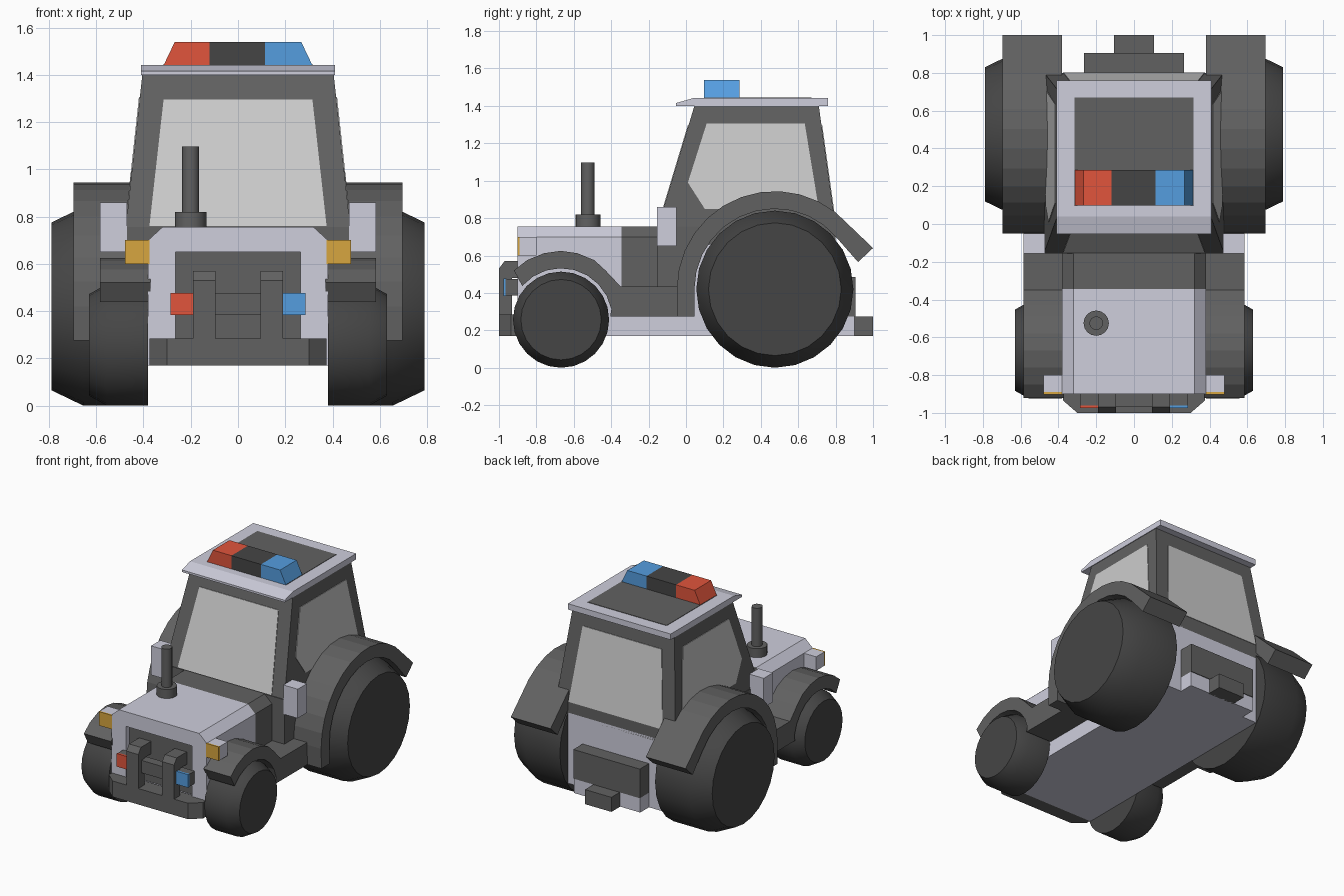
import bpy, bmesh
from math import sin, cos, radians, pi

if "Cube" in bpy.data.objects:
    bpy.data.objects.remove(bpy.data.objects["Cube"])


def material(name, *rgb):
    m = bpy.data.materials.new(name)
    m.diffuse_color = (*rgb, 1)
    m.use_nodes = True
    m.node_tree.nodes["Principled BSDF"].inputs["Base Color"].default_value = m.diffuse_color
    return m


DARK = material("dark_grey", 0.12, 0.12, 0.12)
TYRE = material("tyre_black", 0.06, 0.06, 0.06)
LIGHT = material("pale_paint", 0.62, 0.62, 0.72)
GLASS = material("glass_grey", 0.52, 0.52, 0.52)
RED = material("red", 0.75, 0.09, 0.045)
BLUE = material("blue", 0.09, 0.34, 0.74)
AMBER = material("amber", 0.68, 0.38, 0.05)


def finish(bm, name, mat, mirror=False, smooth=None):
    bmesh.ops.recalc_face_normals(bm, faces=bm.faces)
    me = bpy.data.meshes.new(name)
    bm.to_mesh(me)
    bm.free()
    me.materials.append(mat)
    ob = bpy.data.objects.new(name, me)
    bpy.context.collection.objects.link(ob)
    if smooth:
        bpy.ops.object.select_all(action='DESELECT')
        ob.select_set(True)
        bpy.context.view_layer.objects.active = ob
        bpy.ops.object.shade_smooth_by_angle(angle=radians(smooth))
    if mirror:
        ob.modifiers.new("mirror", 'MIRROR').use_mirror_merge = False
    return ob


def loft(name, ring_a, ring_b, mat, **kw):
    """Closed solid between two matching rings of points."""
    bm = bmesh.new()
    a = [bm.verts.new(p) for p in ring_a]
    b = [bm.verts.new(p) for p in ring_b]
    bm.faces.new(a)
    bm.faces.new(b)
    for i in range(len(a)):
        j = (i + 1) % len(a)
        bm.faces.new((a[i], a[j], b[j], b[i]))
    return finish(bm, name, mat, **kw)


def prism(name, axis, profile, lo, hi, mat, **kw):
    """Extrude a profile along x (points y,z), y (points x,z) or z (points x,y)."""
    def put(p, d):
        return {'x': (d, p[0], p[1]), 'y': (p[0], d, p[1]), 'z': (p[0], p[1], d)}[axis]
    return loft(name, [put(p, lo) for p in profile], [put(p, hi) for p in profile], mat, **kw)


def rect(x0, x1, y0, y1):
    return [(x0, y0), (x1, y0), (x1, y1), (x0, y1)]


def box(name, x, y, z, mat, **kw):
    return prism(name, 'z', rect(*x, *y), *z, mat, **kw)


def lathe(name, profile, place, mat, n=24, **kw):
    """Spin (radius, distance) pairs; place maps (a, b, d) to a world point."""
    bm = bmesh.new()
    rings = [[bm.verts.new(place(r * cos(2 * pi * i / n), r * sin(2 * pi * i / n), d))
              for i in range(n)] for r, d in profile]
    for p, q in zip(rings, rings[1:]):
        for i in range(n):
            j = (i + 1) % n
            bm.faces.new((p[i], p[j], q[j], q[i]))
    bm.faces.new(rings[0])
    bm.faces.new(rings[-1])
    return finish(bm, name, mat, smooth=32, **kw)


def arc(cy, cz, r, a0, a1, n):
    return [(cy + r * cos(radians(a0 + (a1 - a0) * i / n)),
             cz + r * sin(radians(a0 + (a1 - a0) * i / n))) for i in range(n + 1)]


# Wheels
RY, RZ, FY, FZ = 0.475, 0.42, -0.668, 0.257
rear = lambda a, b, d: (d, RY + a, RZ + b)
front = lambda a, b, d: (d, FY + a, FZ + b)
lathe("rear_tyre", [(.2, .38), (.42, .38), (.42, .655), (.355, .79), (.29, .79)], rear, TYRE, mirror=True)
lathe("rear_rim", [(.29, .79), (.2, .775), (.17, .71), (.1, .71)], rear, DARK, mirror=True)
lathe("rear_hub", [(.107, .70), (.107, .755), (.086, .78)], rear, LIGHT, mirror=True)
lathe("front_tyre", [(.1, .38), (.257, .38), (.257, .555), (.215, .63), (.15, .63)], front, TYRE, mirror=True)
lathe("front_rim", [(.15, .63), (.092, .62), (.072, .58), (.05, .58)], front, DARK, mirror=True)

# Fenders
prism("rear_fender", 'x',
      [(-.045, .275)] + arc(RY, RZ, .524, 180, 52, 11) + [(1.0, .64), (.92, .565)]
      + arc(RY, RZ, .43, 40, 180, 11) + [(.045, .275)], .38, .697, DARK, mirror=True)
prism("front_fender", 'x',
      [(-.92, .52), (-.85, .575), (-.76, .612), (-.67, .625), (-.58, .612), (-.49, .575),
       (-.43, .52), (-.35, .435), (-.04, .435), (-.04, .275), (-.405, .275)]
      + arc(FY, FZ, .275, 12, 139, 8), .37, .585, DARK, mirror=True)

# Chassis, rear panel and hitch
box("chassis", (-.38, .38), (-.9, .8), (.17, .275), LIGHT)
box("rear_panel", (-.38, .38), (0, .8), (.27, .68), LIGHT)
box("rear_chassis_end", (-.265, .265), (.79, .9), (.17, .275), LIGHT)
box("rear_box", (-.265, .265), (.79, .905), (.275, .485), DARK)
box("hitch", (-.105, .105), (.89, 1.0), (.17, .275), DARK)

# Hood with recessed grille
hood = [(-.38, .275), (-.38, .7), (-.32, .755), (.32, .755), (.38, .7), (.38, .275)]
prism("hood", 'y', hood, -.84, -.345, LIGHT)
prism("hood_rear", 'y', hood, -.345, -.1, DARK)
prism("hood_frame", 'y', hood + [(.265, .275), (.265, .65), (-.265, .65), (-.265, .275)],
      -.9, -.84, LIGHT)
box("grille", (-.265, .265), (-.855, -.83), (.275, .65), DARK)

# Bumper and guard bars
prism("bumper", 'z', [(-.375, -.88), (-.375, -.935), (-.3, -1), (.3, -1), (.375, -.935), (.375, -.88)],
      .17, .285, DARK)
prism("guard_bar", 'x', [(-1, .28), (-1, .53), (-.97, .57), (-.84, .57), (-.84, .48),
                         (-.93, .48), (-.93, .28)], .095, .19, DARK, mirror=True)
box("guard_crossbar", (-.285, .285), (-.965, -.9), (.385, .475), DARK)
for name, x0, mat in (("red_front_light", -.285, RED), ("blue_front_light", .19, BLUE)):
    box(name, (x0, x0 + .095), (-.975, -.96), (.383, .477), mat)

# Headlights and side boxes
box("headlight_housing", (.375, .478), (-.89, -.8), (.6, .7), LIGHT, mirror=True)
box("headlight", (.375, .478), (-.902, -.89), (.6, .7), AMBER, mirror=True)
box("side_box", (.47, .585), (-.155, -.05), (.65, .86), LIGHT, mirror=True)

# Exhaust
up = lambda a, b, d: (-.2 + a, -.525 + b, d)
lathe("exhaust_base", [(.067, .75), (.067, .82)], up, DARK, n=16)
lathe("exhaust_pipe", [(.036, .81), (.036, 1.097)], up, DARK, n=16)

# Cab
box("cab_step", (-.478, .478), (-.155, .02), (.275, .755), DARK)
box("cab_base", (-.475, .475), (-.15, .8), (.66, .755), DARK)
loft("cab", [(x, y, .755) for x, y in rect(-.475, .475, -.15, .8)],
     [(x, y, 1.4) for x, y in rect(-.405, .405, .045, .71)], DARK)


# Windows lying on the sloped cab walls
def slope(base, top):
    return lambda z: base + (z - .755) / .645 * (top - base)


front_y, back_y, side_x = slope(-.15, .045), slope(.8, .71), slope(.475, .405)
pane = [(-.375, .76), (.375, .76), (.315, 1.295), (-.315, 1.295)]
loft("windscreen", [(x, front_y(z) - .004, z) for x, z in pane],
     [(x, front_y(z) + .02, z) for x, z in pane], GLASS)
loft("rear_window", [(x, back_y(z) + .004, z) for x, z in pane],
     [(x, back_y(z) - .02, z) for x, z in pane], GLASS)
pane = [(.11, 1.305), (.635, 1.305), (.71, .85), (.1, .85), (.01, .99)]
loft("side_window", [(side_x(z) + .004, y, z) for y, z in pane],
     [(side_x(z) - .02, y, z) for y, z in pane], GLASS, mirror=True)

# Roof and light bar
prism("roof", 'x', [(-.053, 1.4), (-.053, 1.415), (.04, 1.442), (.76, 1.442), (.76, 1.4)], -.41, .41, LIGHT)
box("roof_panel", (-.315, .315), (.1, .67), (1.43, 1.445), DARK)
for name, mat, pts in (
        ("light_bar_red", RED, [(-.315, 1.44), (-.12, 1.44), (-.12, 1.538), (-.268, 1.538)]),
        ("light_bar_centre", TYRE, rect(-.12, .115, 1.44, 1.538)),
        ("light_bar_blue", BLUE, [(.115, 1.44), (.315, 1.44), (.268, 1.538), (.115, 1.538)])):
    prism(name, 'y', pts, .097, .285, mat)
